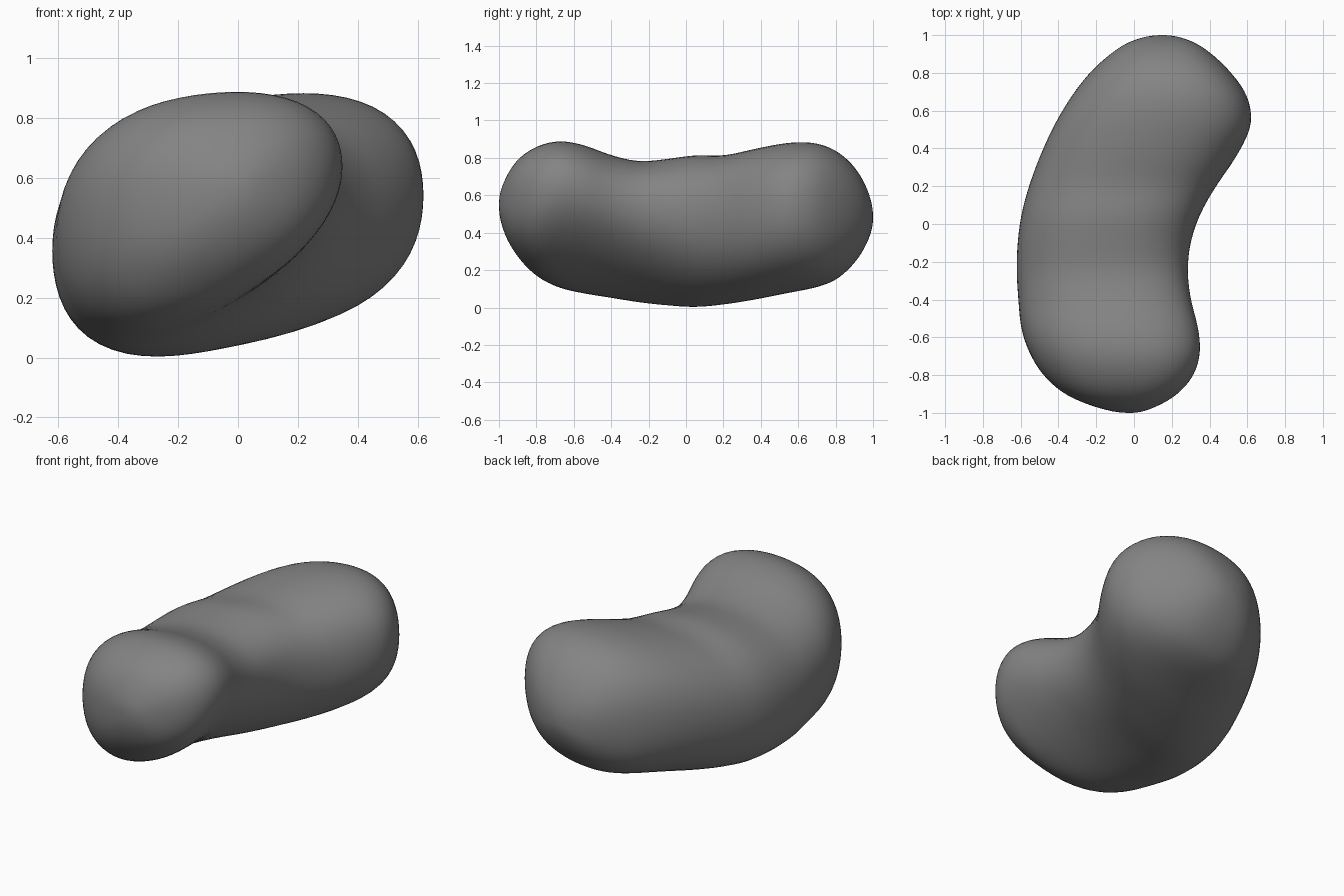
import bpy, bmesh, math

if "Cube" in bpy.data.objects:
    bpy.data.objects.remove(bpy.data.objects["Cube"])

# Stations along the bean: y, left x, right x, bottom z, top z, lower-right recess
STATIONS = [
    (-1.0, -.02, -.02, .55, .55, 4),
    (-.97, -.20, .11, .395, .68, 4),
    (-.90, -.365, .23, .272, .79, 7),
    (-.80, -.48, .315, .168, .86, 14),
    (-.68, -.555, .35, .105, .89, 21),
    (-.55, -.598, .34, .074, .87, 23),
    (-.40, -.613, .302, .05, .815, 22),
    (-.25, -.622, .285, .026, .782, 19),
    (-.10, -.617, .30, .01, .795, 14),
    (.05, -.597, .35, .001, .815, 9),
    (.20, -.557, .435, .015, .813, 6),
    (.35, -.502, .538, .038, .845, 4),
    (.50, -.435, .614, .068, .875, 3),
    (.60, -.38, .62, .087, .885, 2),
    (.70, -.315, .588, .108, .878, 1),
    (.80, -.235, .515, .147, .84, 0),
    (.90, -.125, .412, .237, .752, 0),
    (.97, -.01, .30, .35, .63, 0),
    (1.0, .15, .15, .48, .48, 0),
]
LEAN, FULL = 83, 0.055
ANG = [math.acos(-s[0]) for s in STATIONS]


def slope(i, k):
    a, b = max(i - 1, 0), min(i + 1, len(ANG) - 1)
    return (STATIONS[b][k] - STATIONS[a][k]) / (ANG[b] - ANG[a])


def sample(th, k):
    """Smooth cubic interpolation of column k at pole angle th."""
    i = max(j for j in range(len(ANG) - 1) if ANG[j] <= th)
    h = ANG[i + 1] - ANG[i]
    u = (th - ANG[i]) / h
    return ((2*u**3 - 3*u*u + 1) * STATIONS[i][k] + (u**3 - 2*u*u + u) * h * slope(i, k)
            + (3*u*u - 2*u**3) * STATIONS[i + 1][k] + (u**3 - u*u) * h * slope(i + 1, k))


def fit(vals, lo, hi):
    """Rescale values to span exactly lo..hi."""
    a, b = min(vals), max(vals)
    return [lo + (v - a) / (b - a) * (hi - lo) for v in vals]


def ring(th, n):
    """Slightly squarish leaning oval, flattened on its lower right."""
    xl, xr, zb, zt, recess = (sample(th, k) for k in range(1, 6))
    xs, zs = [], []
    for j in range(n):
        t = 2 * math.pi * j / n
        w = (0.5 + 0.5 * math.cos(t + math.radians(50))) ** 2
        r = 1 + FULL * (0.5 - 0.5 * math.cos(4 * t))
        xs.append(r * math.cos(t))
        zs.append(r * math.cos(t - math.radians(LEAN - recess * w)))
    return [(x, -math.cos(th), z) for x, z in zip(fit(xs, xl, xr), fit(zs, zb, zt))]


# Bean body: rings lofted from front tip to back tip
N, M = 64, 72
bm = bmesh.new()
rings = [[bm.verts.new(p) for p in ring(math.pi * i / M, N)] for i in range(1, M)]
for a, b in zip(rings, rings[1:]):
    for j in range(N):
        bm.faces.new((a[j], a[(j + 1) % N], b[(j + 1) % N], b[j]))

# Rounded tips
for s, loop in ((STATIONS[0], rings[0]), (STATIONS[-1], rings[-1])):
    tip = bm.verts.new((s[1], s[0], s[3]))
    for j in range(N):
        bm.faces.new((tip, loop[j], loop[(j + 1) % N]))

# Relax small ripples between stations
for _ in range(3):
    bmesh.ops.smooth_vert(bm, verts=[v for r in rings[3:-3] for v in r], factor=0.5,
                          use_axis_x=True, use_axis_y=True, use_axis_z=True)
bmesh.ops.recalc_face_normals(bm, faces=bm.faces)
for f in bm.faces:
    f.smooth = True
mesh = bpy.data.meshes.new("bean")
bm.to_mesh(mesh)
bm.free()
bean = bpy.data.objects.new("bean", mesh)
bpy.context.collection.objects.link(bean)

# Dark grey skin
skin = bpy.data.materials.new("dark_grey")
skin.diffuse_color = (0.23, 0.23, 0.23, 1)
skin.use_nodes = True
skin.node_tree.nodes["Principled BSDF"].inputs["Base Color"].default_value = skin.diffuse_color
mesh.materials.append(skin)
